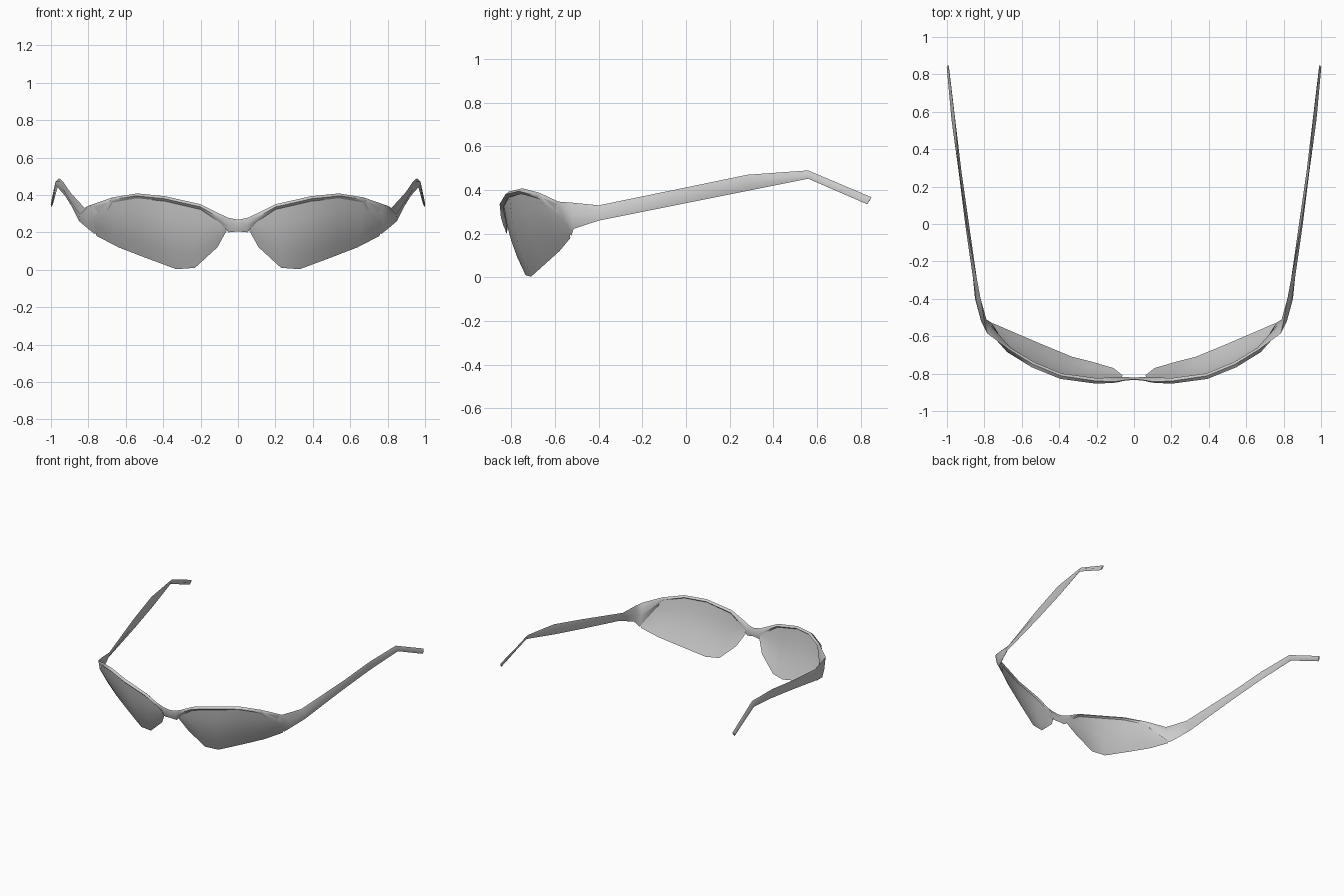
import bpy, bmesh
from mathutils import Vector

cube = bpy.data.objects.get("Cube")
if cube:
    bpy.data.objects.remove(cube, do_unlink=True)


def material(name, rgb):
    m = bpy.data.materials.new(name)
    m.use_nodes = True
    m.diffuse_color = (*rgb, 1)
    m.node_tree.nodes["Principled BSDF"].inputs["Base Color"].default_value = (*rgb, 1)
    return m


grey = material("plain grey", (0.6, 0.6, 0.6))


def loft(name, rows, closed, angle):
    """Skin rows of points; closed rows make a capped tube. Mirrored over x."""
    bm = bmesh.new()
    rings = [[bm.verts.new(p) for p in row] for row in rows]
    n = len(rows[0])
    for a, b in zip(rings, rings[1:]):
        for i in range(n if closed else n - 1):
            j = (i + 1) % n
            bm.faces.new((a[i], a[j], b[j], b[i]))
    if closed:
        bm.faces.new(rings[-1])
    bmesh.ops.recalc_face_normals(bm, faces=bm.faces)
    mesh = bpy.data.meshes.new(name)
    bm.to_mesh(mesh)
    bm.free()
    obj = bpy.data.objects.new(name, mesh)
    bpy.context.collection.objects.link(obj)
    mesh.materials.append(grey)
    mod = obj.modifiers.new("mirror", "MIRROR")
    mod.use_clip = True
    bpy.ops.object.select_all(action="DESELECT")
    obj.select_set(True)
    bpy.context.view_layer.objects.active = obj
    bpy.ops.object.shade_smooth_by_angle(angle=angle)
    return obj


# Lenses: columns from brow edge to rimless lower edge, bowed forward
columns = [
    ((.07, -.82, .25), (.06, -.81, .21)),
    ((.11, -.825, .285), (.11, -.77, .12)),
    ((.2, -.835, .33), (.23, -.735, .01)),
    ((.39, -.81, .375), (.33, -.71, .003)),
    ((.54, -.75, .39), (.5, -.64, .066)),
    ((.67, -.67, .37), (.64, -.58, .12)),
    ((.78, -.585, .335), (.755, -.53, .18)),
    ((.79, -.555, .3), (.785, -.54, .25)),
]
rows = []
for top, low in columns:
    top, low = Vector(top), Vector(low)
    bow = Vector((.3, -.9, 0)) * (top - low).length * .22
    rows.append([top.lerp(low, t) + bow * t * (1 - t) for t in (0, .25, .5, .75, 1)])
loft("lenses", rows, False, 1.2)

# Frame: bridge, brow, hinge and temple as one diamond section (top, bottom, thickness)
sections = [
    ((0, -.83, .267), (0, -.825, .205), .012),
    ((.05, -.835, .277), (.05, -.82, .2), .02),
    ((.1, -.842, .3), (.1, -.825, .255), .03),
    ((.2, -.84, .35), (.2, -.838, .322), .03),
    ((.39, -.812, .393), (.39, -.815, .366), .03),
    ((.54, -.75, .408), (.54, -.755, .382), .03),
    ((.67, -.67, .387), (.67, -.675, .36), .03),
    ((.785, -.585, .347), (.765, -.525, .19), .03),
    ((.8, -.52, .342), (.805, -.515, .222), .03),
    ((.82, -.4, .33), (.85, -.4, .26), .02),
    ((.895, 0, .412), (.89, 0, .34), .02),
    ((.935, .28, .47), (.925, .28, .396), .015),
    ((.957, .56, .49), (.975, .56, .452), .02),
    ((.993, .85, .367), (.998, .83, .335), .012),
]
mids = [(Vector(t) + Vector(b)) / 2 for t, b, _ in sections]
rows = []
for i, (top, low, thick) in enumerate(sections):
    run = mids[min(i + 1, len(mids) - 1)] - mids[max(i - 1, 0)]
    side = Vector((run.y, -run.x, 0)).normalized() * thick / 2
    if i == 0:
        side = Vector((0, -thick / 2, 0))
    rows.append([Vector(top), mids[i] + side, Vector(low), mids[i] - side])
loft("frame", rows, True, 1.0)
